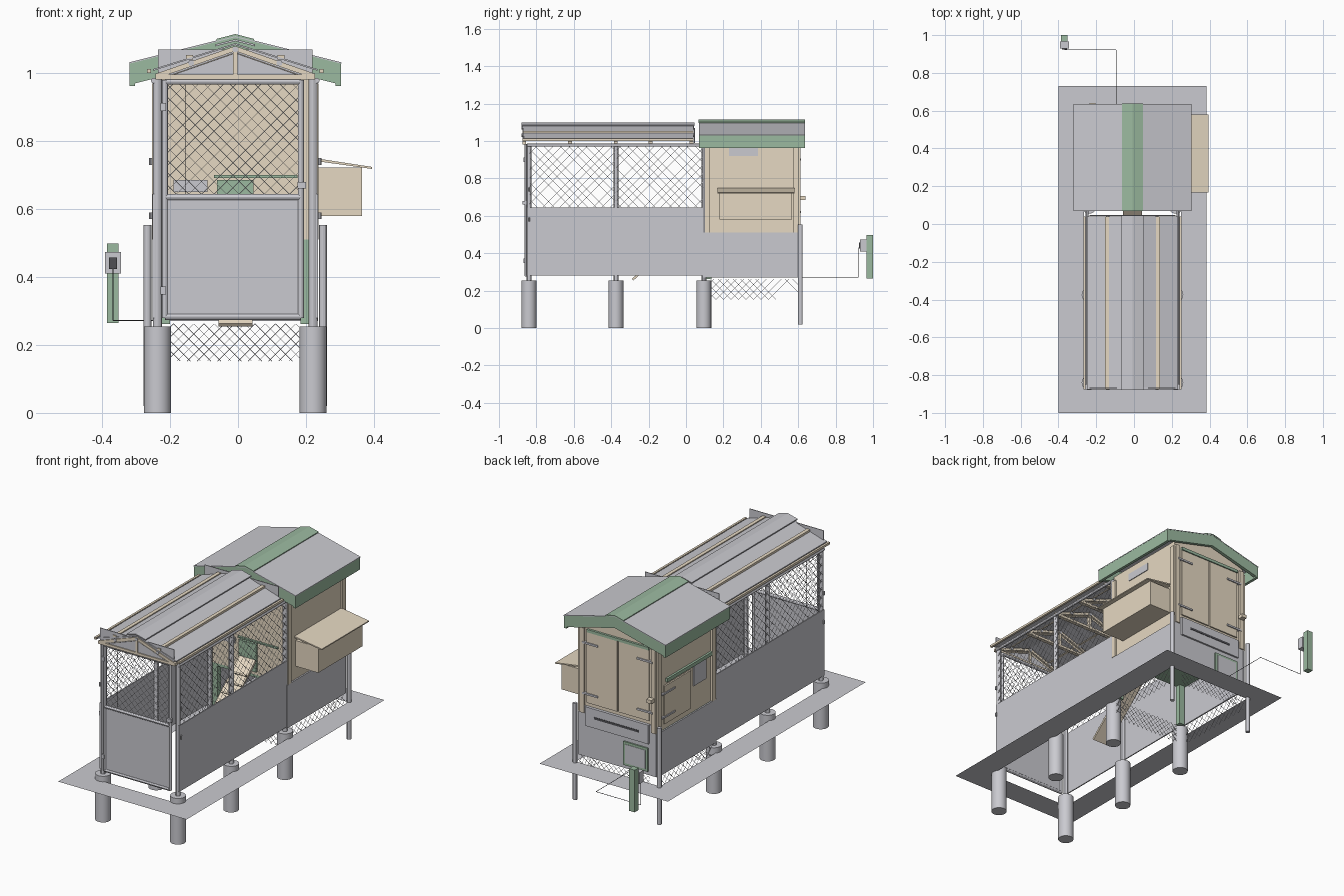
import bpy, bmesh
from mathutils import Vector, Matrix

if "Cube" in bpy.data.objects:
    bpy.data.objects.remove(bpy.data.objects["Cube"])


def material(name, r, g, b):
    m = bpy.data.materials.new(name)
    m.use_nodes = True
    m.diffuse_color = (r, g, b, 1)
    m.node_tree.nodes["Principled BSDF"].inputs["Base Color"].default_value = (r, g, b, 1)
    return m


GREY = material("galvanised grey", .59, .59, .63)
TAN = material("pale timber", .79, .69, .54)
GREEN = material("sage green", .33, .49, .35)
DARK = material("dark iron", .08, .08, .09)
C = -.008  # centre line of the building


def finish(name, bm, mat, smooth=False):
    bmesh.ops.recalc_face_normals(bm, faces=bm.faces)
    me = bpy.data.meshes.new(name)
    bm.to_mesh(me)
    bm.free()
    me.materials.append(mat)
    ob = bpy.data.objects.new(name, me)
    bpy.context.collection.objects.link(ob)
    if smooth:
        bpy.ops.object.select_all(action='DESELECT')
        ob.select_set(True)
        bpy.context.view_layer.objects.active = ob
        bpy.ops.object.shade_smooth_by_angle()
    return ob


def box(name, mat, x, y, z):
    bm = bmesh.new()
    size = Vector((x[1] - x[0], y[1] - y[0], z[1] - z[0]))
    mid = Vector((sum(x), sum(y), sum(z))) / 2
    bmesh.ops.create_cube(bm, size=1, matrix=Matrix.Translation(mid) @ Matrix.Diagonal(size).to_4x4())
    return finish(name, bm, mat)


def prism(name, mat, outline, y):
    """Extrude an x-z outline along y."""
    bm = bmesh.new()
    face = bm.faces.new([bm.verts.new((px, y[0], pz)) for px, pz in outline])
    ext = bmesh.ops.extrude_face_region(bm, geom=[face], use_keep_orig=True)
    verts = [v for v in ext["geom"] if isinstance(v, bmesh.types.BMVert)]
    bmesh.ops.translate(bm, verts=verts, vec=(0, y[1] - y[0], 0))
    return finish(name, bm, mat)


def add_rod(bm, a, b, r, sides):
    a, b = Vector(a), Vector(b)
    d = b - a
    m = Matrix.Translation((a + b) / 2) @ d.to_track_quat('Z', 'Y').to_matrix().to_4x4()
    bmesh.ops.create_cone(bm, cap_ends=True, segments=sides, radius1=r, radius2=r, depth=d.length, matrix=m)


def rods(name, mat, lines, r, sides=12):
    bm = bmesh.new()
    for a, b in lines:
        add_rod(bm, a, b, r, sides)
    return finish(name, bm, mat, sides > 6)


def netting(name, origin, along, width, height, step=.045):
    """Diagonal wire netting on an upright rectangle."""
    o, u, v = Vector(origin), Vector(along), Vector((0, 0, 1))
    lines = []
    for i in range(1, int((width + height) / step) + 1):
        k = i * step
        lo, hi = max(0, k - height), min(k, width)
        if hi - lo < .003:
            continue
        for flip in (False, True):
            f = (lambda t: width - t) if flip else (lambda t: t)
            lines.append((o + u * f(lo) + v * (k - lo), o + u * f(hi) + v * (k - hi)))
    return rods(name, GREY, lines, .0011, 3)


def chevron(half, ridge, eave, thick):
    return [(C - half, eave), (C, ridge), (C + half, eave),
            (C + half, eave - thick), (C, ridge - thick), (C - half, eave - thick)]


# Ground sheet with an open middle
ground = bmesh.new()
rings = [[ground.verts.new((x, y, .225)) for x, y in ((x0, y0), (x1, y0), (x1, y1), (x0, y1))]
         for x0, x1, y0, y1 in ((-.4, .385, -1, .73), (-.265, .25, -.868, .605))]
for i in range(4):
    j = (i + 1) % 4
    ground.faces.new((rings[0][i], rings[0][j], rings[1][j], rings[1][i]))
finish("ground_sheet", ground, GREY)

# Run: piers, posts, side panels, netting and rails
for s, side in ((-1, "right"), (1, "left")):
    px = C + s * .229
    wx = C + s * .24
    for i, y in enumerate((-.84, -.375, .095)):
        rods(f"pier_{side}_{i}", GREY, [((px, y, 0), (px, y, .255))], .04, 24)
        rods(f"post_{side}_{i}", GREY, [((px, y, .25), (px, y, .985))], .013)
    box(f"run_panel_{side}", GREY, (wx - .003, wx + .003), (-.85, .09), (.28, .645))
    netting(f"run_netting_{side}", (wx, -.84, .645), (0, 1, 0), .93, .33)
    rods(f"run_rail_{side}", GREY, [((wx, -.85, .978), (wx, .09, .978))], .008)
    ex = C + s * .254
    box(f"eave_board_{side}", TAN, (ex - .006, ex + .006), (-.875, .04), (1.0, 1.012))
    rods(f"run_latch_{side}", GREY, [((ex - s * .005, -.84, z), (ex - s * .005, -.84, z + .02))
                                    for z in (.57, .73)], .005, 8)

# Run door
x0, x1, yd = -.215, .185, -.855
rods("door_frame", GREY, [((x, yd, .28), (x, yd, .98)) for x in (x0, x1)]
     + [((x0, yd, z), (x1, yd, z)) for z in (.283, .635, .975)], .009)
box("door_panel", GREY, (x0, x1), (yd - .003, yd + .003), (.283, .63))
netting("door_netting", (x0, yd, .64), (1, 0, 0), x1 - x0, .33, .037)
box("door_latch", GREY, (.175, .2), (yd - .018, yd), (.66, .68))
for z in (.36, .9):
    box("door_hinge", GREY, (-.228, -.212), (yd - .014, yd), (z - .012, z + .012))
rods("door_cord", DARK, [((-.155, yd + .02, .64), (-.155, yd + .02, .97))], .0012, 4)

# Timber trusses
for i, y in enumerate((-.865, -.62, -.375, -.19, .03)):
    t = (y - .01, y + .01)
    prism(f"truss_rafters_{i}", TAN, chevron(.235, 1.08, .998, .015), t)
    box(f"truss_chord_{i}", TAN, (C - .235, C + .235), t, (.982, .996))
    box(f"truss_king_post_{i}", TAN, (C - .006, C + .006), t, (.99, 1.07))
    rods(f"truss_struts_{i}", TAN, [((C, y, 1.06), (C + s * .2, y, .99)) for s in (-1, 1)], .006, 4)
    rods(f"truss_bolts_{i}", GREY, [((C + dx, y - .014, z), (C + dx, y + .014, z))
                                   for dx, z in ((0, 1.07), (-.13, 1.03), (.13, 1.03))], .009, 8)

# Run roof: sheets, battens, ridge cap, upright end boards
prism("run_roof", GREY, chevron(.242, 1.088, 1.012, .005), (-.875, .04))
prism("run_ridge_cap", GREY, chevron(.058, 1.1, 1.085, .006), (-.88, .045))
for s in (-1, 1):
    bx = C + s * .135
    box("roof_batten", TAN, (bx - .01, bx + .01), (-.875, .04), (1.04, 1.054))
for y in (-.868, .045):
    box("run_end_board", GREY, (C - .227, C + .227), (y - .002, y + .002), (.99, 1.07))

# House body
HX = (C - .232, C + .235)
prism("house_walls", TAN, [(HX[0], .51), (HX[0], 1.0), (C, 1.075), (HX[1], 1.0), (HX[1], .51)], (.105, .6))
box("house_floor", GREEN, HX, (.105, .6), (.495, .51))
for s, side in ((-1, "right"), (1, "left")):
    wx = C + s * .239
    box(f"house_skirt_{side}", GREY, (wx - .004, wx + .004), (.092, .606), (.27, .51))
    netting(f"dig_guard_{side}", (wx, .12, .152), (0, 1, 0), .48, .11, .04)
    lx = C + s * .208
    box(f"house_leg_{side}", GREEN, (lx - .016, lx + .016), (.105, .135), (.262, .5))
    sx = C + s * .258
    rods(f"stake_{side}", GREY, [((sx, .612, .02), (sx, .612, .553))], .012)
    for y in (.115, .59):
        box(f"corner_trim_{side}", TAN, (wx - .006, wx + .006), (y - .014, y + .014), (.51, .97))
box("house_skirt_back", GREY, HX, (.598, .606), (.27, .55))
for y in (.11, .602):
    netting("dig_guard_end", (-.2, y, .152), (1, 0, 0), .38, .11, .03)

# House roof with fascia and ridge cap
prism("house_roof", GREY, chevron(.312, 1.11, 1.032, .004), (.069, .636))
prism("house_ridge_cap", GREEN, chevron(.055, 1.115, 1.101, .006), (.068, .637))
for y in (.07, .617):
    prism("gable_fascia", GREEN, chevron(.311, 1.106, 1.028, .062), (y, y + .018))
for s in (-1, 1):
    fx = C + s * .303
    box("eave_fascia", GREEN, (fx - .008, fx + .008), (.07, .635), (.962, 1.028))

# Nest box on the left wall
box("nest_box", TAN, (.225, .365), (.18, .568), (.58, .722))
prism("nest_lid", TAN, [(.225, .742), (.395, .718), (.395, .724), (.225, .75)], (.168, .58))
box("left_vent", GREY, (.225, .231), (.23, .385), (.92, .962))

# Right wall: sliding rail, window and doors
rx = HX[0]
box("slide_rail", GREEN, (rx - .012, rx), (.11, .52), (.765, .785))
box("right_window", GREY, (rx - .004, rx), (.17, .28), (.65, .76))
box("right_door", TAN, (rx - .008, rx), (.31, .54), (.54, .75))
for z in (.58, .71):
    box("right_hinge", GREY, (rx - .012, rx), (.45, .56), (z - .005, z + .005))

# Back wall: double doors, drawer, framed hatch
for s in (-1, 1):
    a, b = sorted((C + s * .004, C + s * .19))
    box("back_door", TAN, (a, b), (.6, .608), (.57, .96))
    a, b = sorted((C + s * .12, C + s * .215))
    for z in (.62, .9):
        box("back_hinge", GREY, (a, b), (.6, .614), (z - .005, z + .005))
    a, b = sorted((C + s * .205, C + s * .232))
    box("back_corner", TAN, (a, b), (.6, .612), (.51, .98))
box("gable_rail", GREEN, (-.2, .18), (.6, .612), (.962, .978))
box("door_knob", TAN, (-.235, -.205), (.61, .64), (.685, .705))
box("drawer", GREY, (-.2, .185), (.604, .616), (.445, .55))
box("drawer_slot", DARK, (-.14, .13), (.61, .618), (.495, .507))
box("hatch_frame", GREEN, (-.195, -.045), (.604, .614), (.29, .42))
box("hatch_panel", GREY, (-.182, -.058), (.61, .616), (.303, .407))

# Front wall of the house: pop door, rail, vent and ramp
box("pop_door", GREEN, (-.062, .045), (.092, .105), (.53, .685))
box("pop_door_rail", GREEN, (-.07, .175), (.094, .105), (.692, .7))
box("front_vent", GREY, (-.19, -.09), (.1, .106), (.65, .685))
ramp = box("ramp", TAN, (-.058, .042), (-.26, .26), (-.006, .006))
tilt = Matrix.Translation((0, -.09, .43)) @ Matrix.Rotation(.72, 4, 'X')
ramp.data.transform(tilt)
for i in range(7):
    cleat = box("ramp_cleat", TAN, (-.056, .04), (-.2 + i * .058, -.192 + i * .058), (.006, .013))
    cleat.data.transform(tilt)

# Control post with box and cable
box("control_post", GREEN, (-.386, -.352), (.965, 1.0), (.265, .498))
box("control_box", GREY, (-.392, -.345), (.93, .965), (.41, .473))
box("control_screen", DARK, (-.38, -.356), (.925, .931), (.424, .457))
path = [(-.368, .922, .43), (-.368, .922, .272), (-.095, .922, .272), (-.095, .61, .272)]
rods("control_cable", DARK, list(zip(path, path[1:])), .0014, 5)
